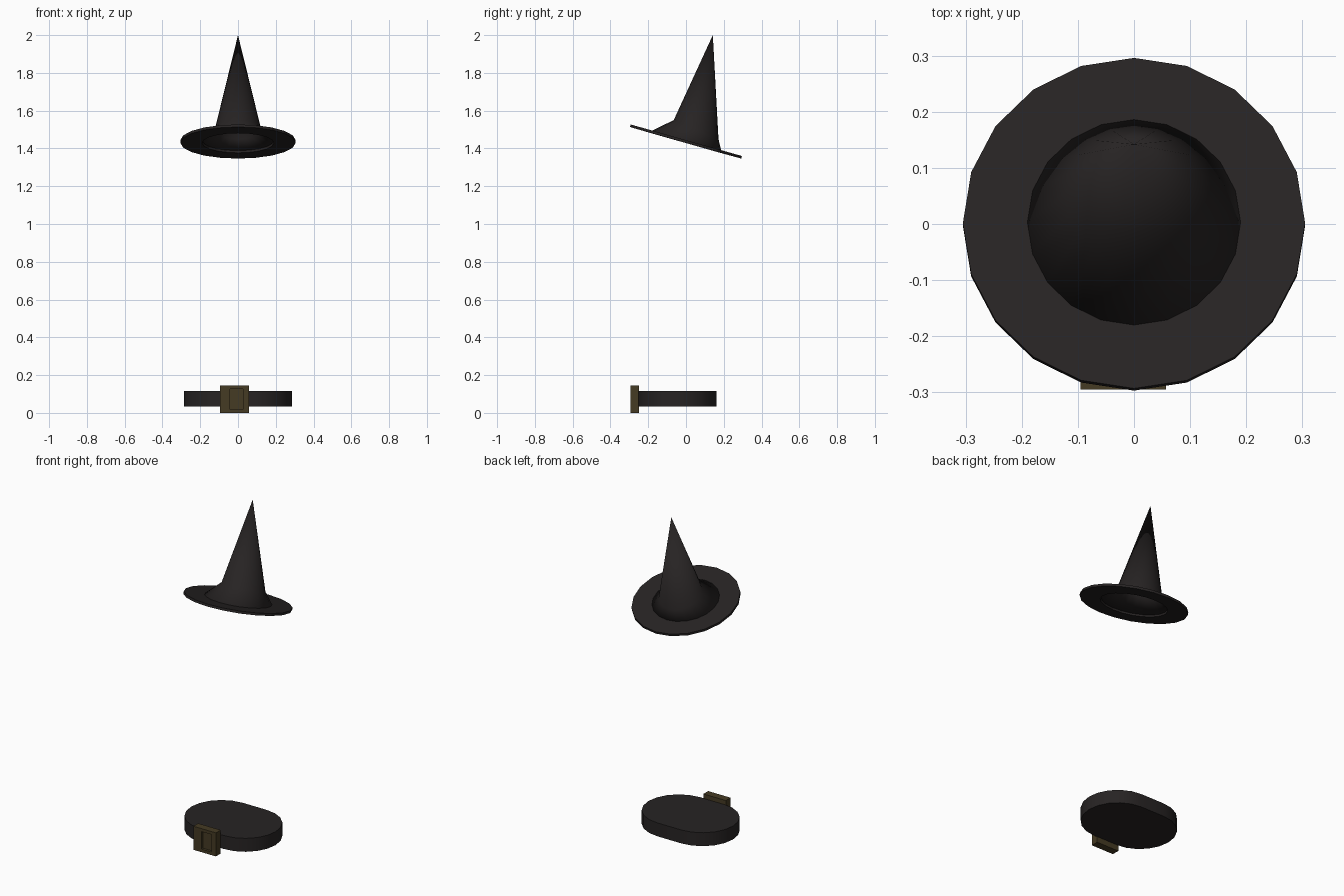
import bpy, bmesh
from math import cos, sin, pi, radians

if "Cube" in bpy.data.objects:
    bpy.data.objects.remove(bpy.data.objects["Cube"])

SIDES = 20


def material(name, rgb):
    m = bpy.data.materials.new(name)
    m.diffuse_color = (*rgb, 1)
    m.use_nodes = True
    m.node_tree.nodes["Principled BSDF"].inputs["Base Color"].default_value = m.diffuse_color
    return m


BLACK = material("black_cloth", (0.020, 0.017, 0.017))
BRASS = material("dull_brass", (0.060, 0.043, 0.017))


def finish(bm, name, mat):
    me = bpy.data.meshes.new(name)
    bm.to_mesh(me)
    bm.free()
    ob = bpy.data.objects.new(name, me)
    bpy.context.collection.objects.link(ob)
    me.materials.append(mat)
    return ob


def tilted_rings(name, rings, tip=None, thickness=0.014):
    """Skin between rings given as (front y, front z, back y, back z, half width)."""
    bm = bmesh.new()
    loops = []
    for fy, fz, by, bz, hx in rings:
        loop = []
        for i in range(SIDES):
            a = 2 * pi * i / SIDES
            t = (1 + sin(a)) / 2
            loop.append(bm.verts.new((hx * cos(a), fy + (by - fy) * t, fz + (bz - fz) * t)))
        loops.append(loop)
    for lo, hi in zip(loops, loops[1:]):
        for i in range(SIDES):
            j = (i + 1) % SIDES
            bm.faces.new((lo[i], lo[j], hi[j], hi[i]))
    if tip:
        v = bm.verts.new(tip)
        for i in range(SIDES):
            bm.faces.new((loops[-1][i], loops[-1][(i + 1) % SIDES], v))
    ob = finish(bm, name, BLACK)
    mod = ob.modifiers.new("thickness", 'SOLIDIFY')
    mod.thickness = thickness
    mod.offset = -1
    return ob


def smooth(ob, angle):
    bpy.ops.object.select_all(action='DESELECT')
    ob.select_set(True)
    bpy.context.view_layer.objects.active = ob
    bpy.ops.object.shade_smooth_by_angle(angle=radians(angle))


# Hat brim: flat tilted ring, open in the middle
base = (-0.18, 1.494, 0.186, 1.390, 0.19)
tilted_rings("hat_brim", [(-0.293, 1.527, 0.296, 1.360, 0.305), base])

# Hat crown: flared foot leaning back into a straight hollow cone
crown = tilted_rings("hat_crown", [base, (-0.065, 1.55, 0.172, 1.45, 0.123)],
                     tip=(0, 0.142, 2.0), thickness=0.006)
smooth(crown, 60)

# Belt: solid stadium-shaped slab
bm = bmesh.new()
outline = []
for side in (0, 1):
    for k in range(11):
        a = -pi / 2 + pi * k / 10 + pi * side
        cx = -0.08 if side else 0.08
        outline.append(bm.verts.new((cx + 0.206 * cos(a), -0.045 + 0.206 * sin(a), 0.035)))
face = bm.faces.new(outline)
top = bmesh.ops.extrude_face_region(bm, geom=[face])["geom"]
bmesh.ops.translate(bm, vec=(0, 0, 0.082), verts=[g for g in top if isinstance(g, bmesh.types.BMVert)])
bmesh.ops.recalc_face_normals(bm, faces=bm.faces[:])
smooth(finish(bm, "belt", BLACK), 30)

# Buckle: block with a sunken panel on its front
bm = bmesh.new()
bmesh.ops.create_cube(bm, size=1)
for v in bm.verts:
    v.co = (-0.019 + 0.152 * v.co.x, -0.272 + 0.046 * v.co.y, 0.072 + 0.144 * v.co.z)
front = min(bm.faces, key=lambda f: f.calc_center_median().y)
bmesh.ops.inset_region(bm, faces=[front], thickness=0.026)
for v in front.verts:
    v.co.x = -0.008 + (0.034 if v.co.x > -0.019 else -0.034)
panel = bmesh.ops.extrude_face_region(bm, geom=[front])["geom"]
bmesh.ops.translate(bm, vec=(0, 0.015, 0), verts=[g for g in panel if isinstance(g, bmesh.types.BMVert)])
if front.is_valid:
    bmesh.ops.delete(bm, geom=[front], context='FACES_ONLY')
bmesh.ops.recalc_face_normals(bm, faces=bm.faces[:])
finish(bm, "belt_buckle", BRASS)
